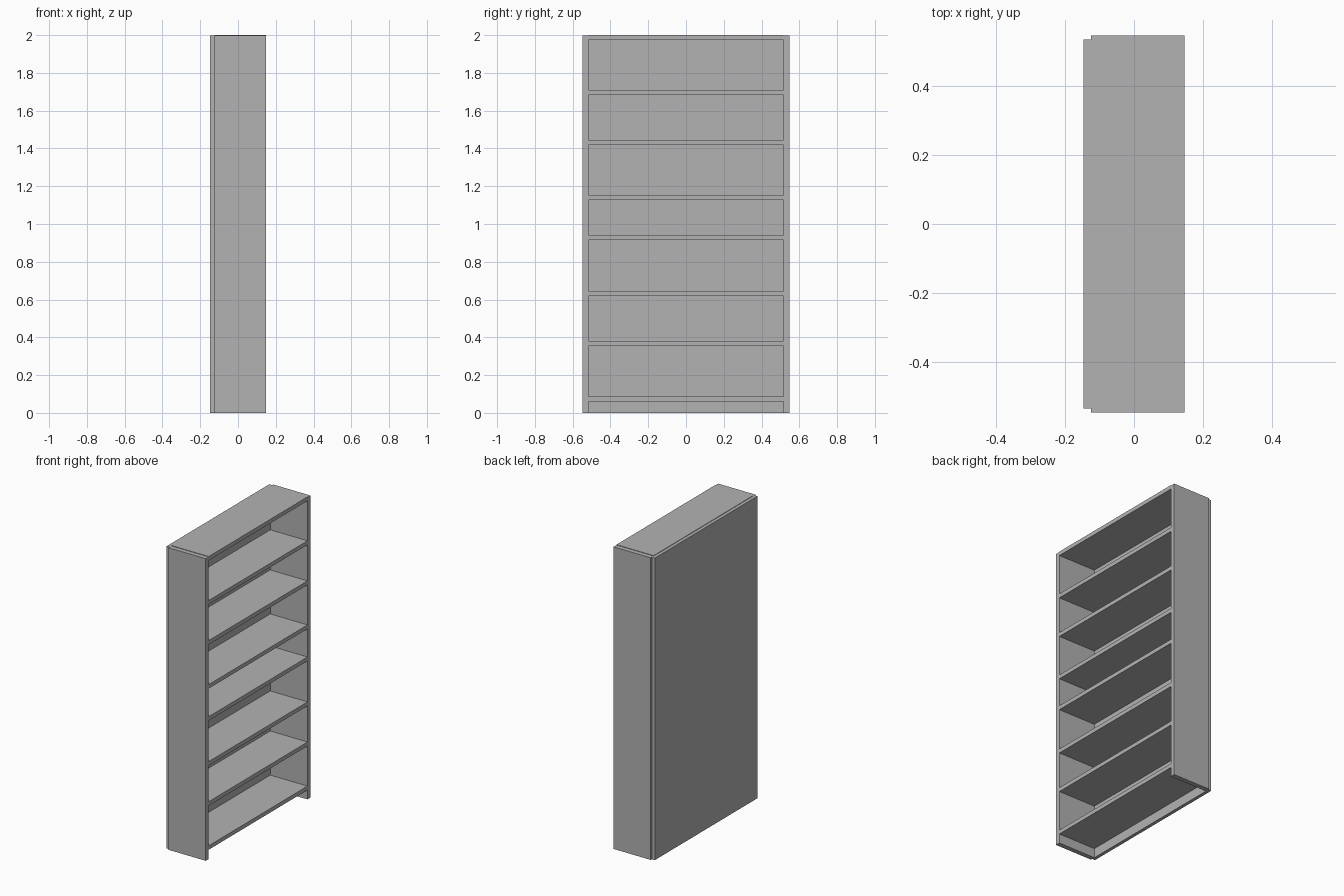
import bpy

cube = bpy.data.objects.get("Cube")
if cube:
    bpy.data.objects.remove(cube, do_unlink=True)

# Single painted finish
grey = bpy.data.materials.new("plain_grey")
grey.use_nodes = True
colour = (0.448, 0.448, 0.448, 1)
grey.diffuse_color = colour
grey.node_tree.nodes["Principled BSDF"].inputs["Base Color"].default_value = colour


def box(name, low, high):
    """Add a flat-faced box between two opposite corners."""
    centre = [(a + b) / 2 for a, b in zip(low, high)]
    size = [b - a for a, b in zip(low, high)]
    bpy.ops.mesh.primitive_cube_add(size=1, location=centre)
    obj = bpy.context.object
    obj.name = name
    obj.scale = size
    bpy.ops.object.transform_apply(location=False, rotation=False, scale=True)
    obj.data.materials.append(grey)
    return obj


FRONT, BACK = 0.147, -0.147     # open side faces +x
PANEL = -0.125                  # inner face of the back panel
HALF, INNER = 0.547, 0.516      # outer and inner half widths
SIDE_TOP, TOP = 1.997, 2.0
BOARD = 0.0265

# Upright sides
for name, sign in (("near_side", -1), ("far_side", 1)):
    y0, y1 = sorted((sign * INNER, sign * HALF))
    box(name, (PANEL, y0, 0), (FRONT, y1, SIDE_TOP))

# Back panel, slightly narrower than the case
box("back_panel", (BACK, -0.536, 0), (PANEL, 0.536, SIDE_TOP))

# Shelves, listed by underside height, and the top board
undersides = (0.0615, 0.353, 0.618, 0.915, 1.127, 1.418, 1.683)
for i, z in enumerate(undersides):
    box(f"shelf_{i + 1}", (PANEL, -INNER, z), (FRONT, INNER, z + BOARD))
box("top_board", (PANEL, -INNER, TOP - BOARD), (FRONT, INNER, TOP))
